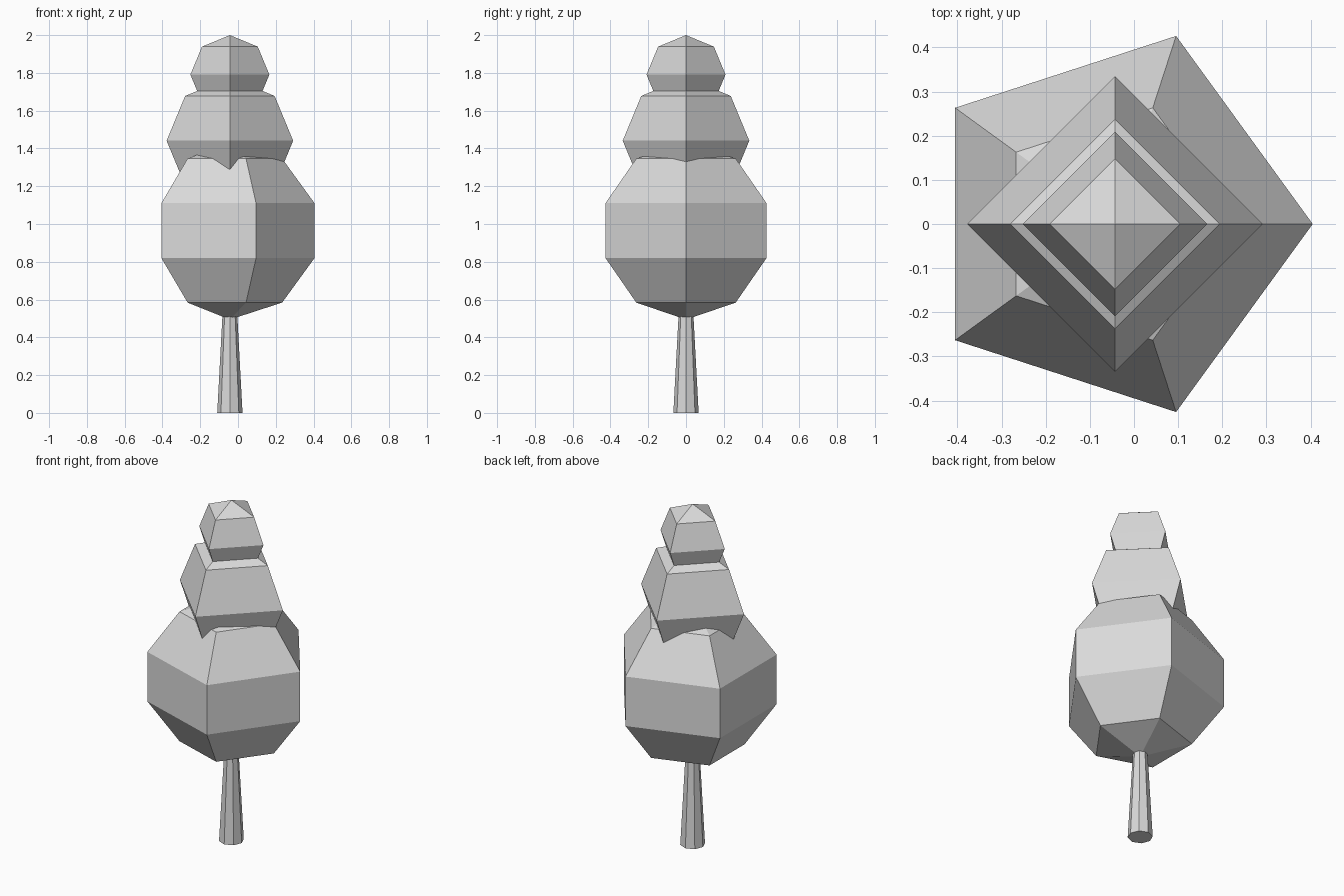
import bpy
import bmesh
from math import sin, cos, pi, tau

# Remove the default cube
cube = bpy.data.objects.get("Cube")
if cube:
    bpy.data.objects.remove(cube, do_unlink=True)

AXIS_X = -0.043  # the trunk line shared by every part

# Single pale grey material
grey = bpy.data.materials.new("pale grey")
grey.use_nodes = True
colour = (0.7, 0.7, 0.7, 1)
grey.diffuse_color = colour
grey.node_tree.nodes["Principled BSDF"].inputs["Base Color"].default_value = colour


def lathe(name, profile, sides):
    """Turn (radius, height) points, bottom to top, into a flat-faced solid."""
    bm = bmesh.new()
    rings = []
    for radius, z in profile:
        if radius < 1e-5:
            rings.append([bm.verts.new((AXIS_X, 0, z))] * sides)
        else:
            rings.append([bm.verts.new((AXIS_X + radius * cos(tau * i / sides),
                                        radius * sin(tau * i / sides), z))
                          for i in range(sides)])
    for low, high in zip(rings, rings[1:]):
        for i in range(sides):
            j = (i + 1) % sides
            corners = dict.fromkeys((low[i], low[j], high[j], high[i]))
            bm.faces.new(list(corners))
    # Close open ends
    for ring in (rings[0], rings[-1]):
        if len(set(ring)) > 1:
            bm.faces.new(ring)
    bmesh.ops.recalc_face_normals(bm, faces=bm.faces)
    mesh = bpy.data.meshes.new(name)
    bm.to_mesh(mesh)
    bm.free()
    mesh.materials.append(grey)
    obj = bpy.data.objects.new(name, mesh)
    bpy.context.collection.objects.link(obj)
    return obj


def faceted_ball(name, radius, z, sides, bands):
    """Low-poly ball with pointed poles on the trunk line."""
    profile = [(radius * sin(pi * k / bands), z - radius * cos(pi * k / bands))
               for k in range(bands + 1)]
    return lathe(name, profile, sides)


# Tapered trunk, its top buried in the foliage
lathe("trunk", [(0.067, 0), (0.037, 0.56)], 8)

# Three foliage clumps, shrinking upward
faceted_ball("lower_foliage", 0.471, 0.965, 5, 5)
faceted_ball("middle_foliage", 0.335, 1.441, 4, 4)
faceted_ball("top_foliage", 0.209, 1.791, 4, 4)
